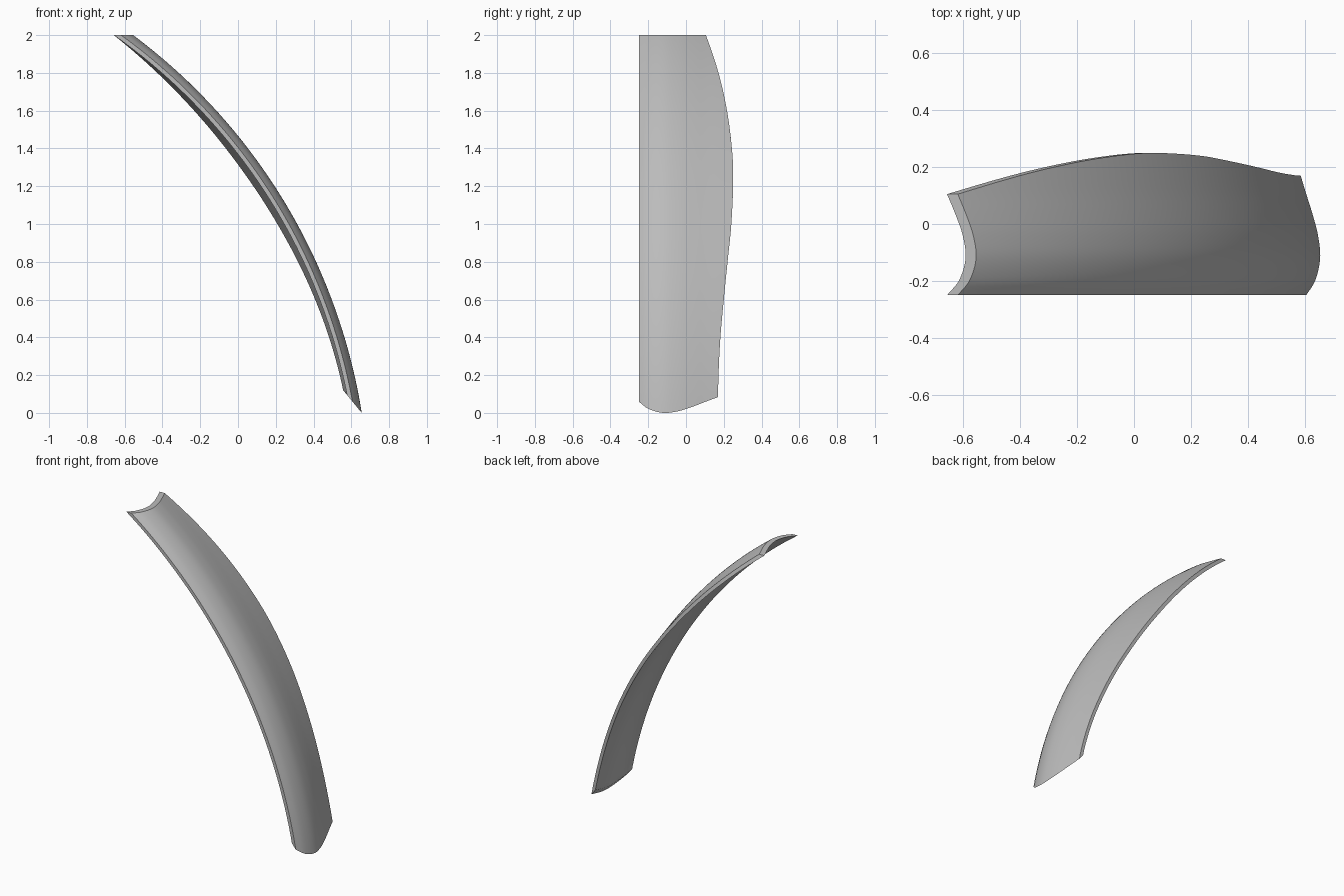
import bpy, bmesh, math
from mathutils import Vector

cube = bpy.data.objects.get("Cube")
if cube:
    bpy.data.objects.remove(cube, do_unlink=True)

RADIUS, CENTRE_X, CENTRE_Z = 3.108, -2.414, -0.491
THICKNESS = 0.022
FRONT_Y = -0.25
LENGTH_STEPS, WIDTH_STEPS = 64, 24

# Back edge: (height, y).  Crown: (y, drop below the outer arc).
BACK_EDGE = [(-0.4, 0.17), (0.08, 0.17), (0.2, 0.172), (0.4, 0.182), (0.6, 0.2),
             (0.8, 0.22), (1.0, 0.24), (1.25, 0.25), (1.4, 0.243),
             (1.6, 0.217), (1.8, 0.172), (2.0, 0.105), (2.3, -0.02)]
CROWN = [(-0.25, 0.038), (-0.2, 0.014), (-0.12, 0), (-0.04, 0.006),
         (0.03, 0.02), (0.105, 0.038), (0.17, 0.053), (0.26, 0.074)]


def smooth_curve(points, t):
    """Smooth interpolation through the points."""
    def slope(i):
        a, b = points[max(i - 1, 0)], points[min(i + 1, len(points) - 1)]
        return (b[1] - a[1]) / (b[0] - a[0])
    t = min(max(t, points[0][0]), points[-1][0])
    i = max(k for k in range(len(points) - 1) if points[k][0] <= t)
    (x0, y0), (x1, y1) = points[i], points[i + 1]
    h = x1 - x0
    s = (t - x0) / h
    return (y0 * (1 + 2 * s) * (1 - s) ** 2 + y1 * s * s * (3 - 2 * s)
            + h * s * (1 - s) * (slope(i) * (1 - s) - slope(i + 1) * s))


def shell_point(angle, across, depth):
    """Point on the bowed shell; the width depends on the height."""
    y = FRONT_Y + across * 0.4
    for _ in range(4):
        r = RADIUS - smooth_curve(CROWN, y) - depth
        z = CENTRE_Z + r * math.sin(angle)
        y = FRONT_Y + across * (smooth_curve(BACK_EDGE, z) - FRONT_Y)
    return Vector((CENTRE_X + r * math.cos(angle), y, z))


# Closed cross-section swept along the arc, overlong at both ends
bm = bmesh.new()
rings = []
for i in range(LENGTH_STEPS + 1):
    angle = math.radians(4 + 54 * i / LENGTH_STEPS)
    steps = [k / WIDTH_STEPS for k in range(WIDTH_STEPS + 1)]
    ring = [shell_point(angle, a, 0) for a in steps]
    ring += [shell_point(angle, a, THICKNESS) for a in reversed(steps)]
    rings.append([bm.verts.new(p) for p in ring])
for low, high in zip(rings, rings[1:]):
    for k in range(len(low)):
        n = (k + 1) % len(low)
        bm.faces.new((low[k], low[n], high[n], high[k]))

# Trim the slanted foot and the level top, capping each cut
for point, normal in (((0.655, 0, 0), (-0.11, 0, -0.09)), ((0, 0, 2), (0, 0, 1))):
    cut = bmesh.ops.bisect_plane(
        bm, geom=bm.verts[:] + bm.edges[:] + bm.faces[:], dist=1e-6,
        plane_co=point, plane_no=Vector(normal).normalized(), clear_outer=True)
    rim = [e for e in cut["geom_cut"] if isinstance(e, bmesh.types.BMEdge)]
    bmesh.ops.edgeloop_fill(bm, edges=rim)
bmesh.ops.recalc_face_normals(bm, faces=bm.faces)

mesh = bpy.data.meshes.new("curved_panel")
bm.to_mesh(mesh)
bm.free()
panel = bpy.data.objects.new("curved_panel", mesh)
bpy.context.collection.objects.link(panel)

# Plain grey finish
grey = bpy.data.materials.new("light_grey")
grey.use_nodes = True
grey.diffuse_color = (0.5, 0.5, 0.5, 1)
grey.node_tree.nodes["Principled BSDF"].inputs["Base Color"].default_value = (0.5, 0.5, 0.5, 1)
mesh.materials.append(grey)

bpy.context.view_layer.objects.active = panel
panel.select_set(True)
bpy.ops.object.shade_smooth_by_angle(angle=math.radians(35))
